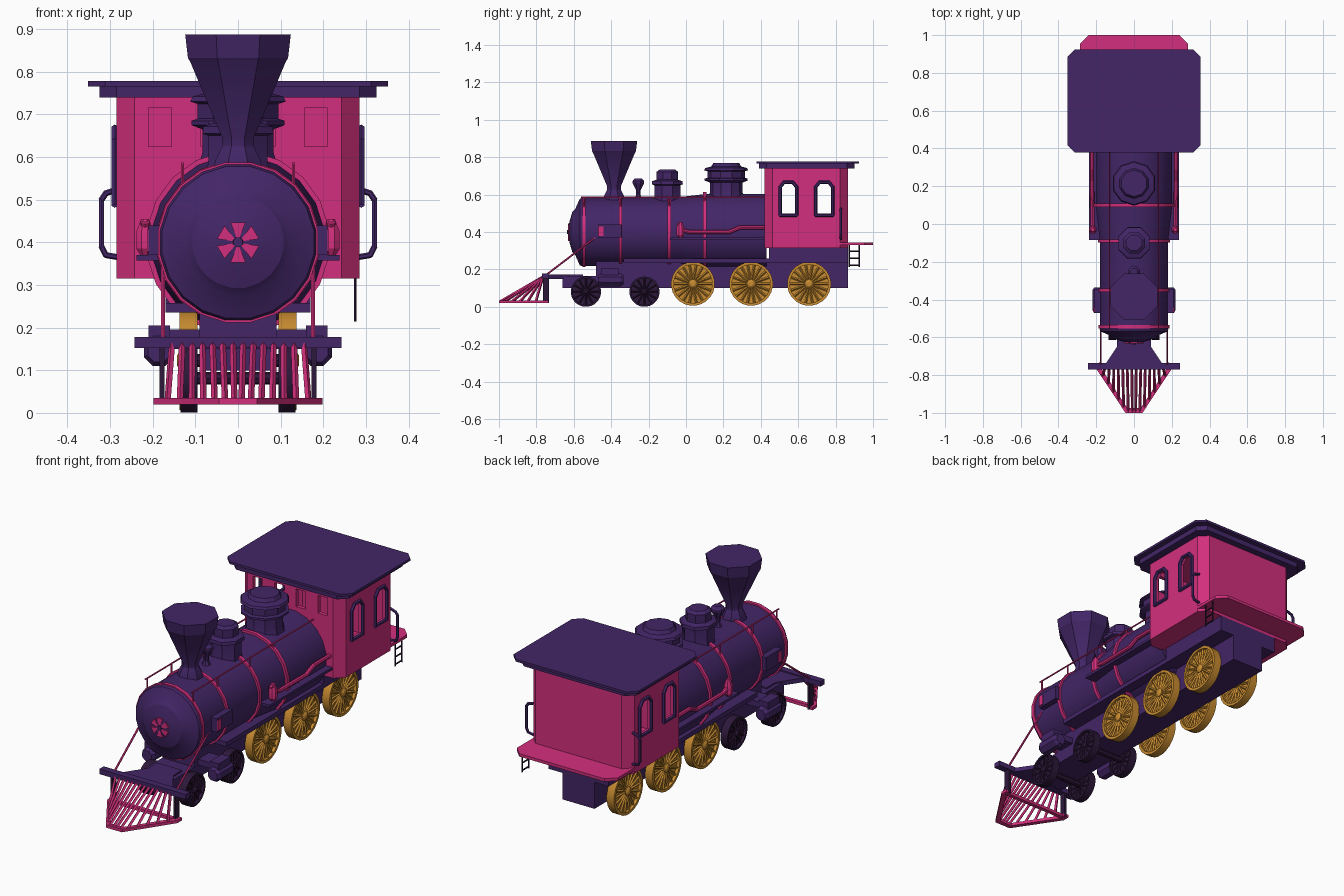
import bpy, bmesh, math
from mathutils import Vector, Matrix

if "Cube" in bpy.data.objects:
    bpy.data.objects.remove(bpy.data.objects["Cube"])

def material(name, col):
    m = bpy.data.materials.new(name)
    m.diffuse_color = (*col, 1)
    m.use_nodes = True
    m.node_tree.nodes["Principled BSDF"].inputs["Base Color"].default_value = m.diffuse_color
    return m

PURPLE = material("deep purple", (0.056, 0.019, 0.135))
PLUM = material("dark plum", (0.026, 0.009, 0.042))
PINK = material("magenta", (0.65, 0.028, 0.205))
AMBER = material("amber", (0.58, 0.26, 0.03))

def finish(name, bm, mat, mirror=False):
    bmesh.ops.recalc_face_normals(bm, faces=bm.faces)
    me = bpy.data.meshes.new(name)
    bm.to_mesh(me)
    bm.free()
    me.materials.append(mat)
    ob = bpy.data.objects.new(name, me)
    bpy.context.collection.objects.link(ob)
    if mirror:
        ob.modifiers.new("mirror", 'MIRROR').use_axis = (True, False, False)
    return ob

def add_lathe(bm, profile, n, loc, axis):
    """Revolve (radius, height) points round an axis, half-step phase."""
    rings = []
    for r, h in profile:
        ring = []
        for i in range(n):
            a = 2 * math.pi * (i + 0.5) / n
            c, s = r * math.cos(a), r * math.sin(a)
            p = {'X': (h, c, s), 'Y': (c, h, s), 'Z': (c, s, h)}[axis]
            ring.append(bm.verts.new(Vector(p) + Vector(loc)))
        rings.append(ring)
    for a, b in zip(rings, rings[1:]):
        for i in range(n):
            bm.faces.new((a[i], a[(i + 1) % n], b[(i + 1) % n], b[i]))
    bm.faces.new(rings[0])
    bm.faces.new(rings[-1])

def lathe(name, profile, n, mat, loc, axis='Z', mirror=False):
    bm = bmesh.new()
    add_lathe(bm, profile, n, loc, axis)
    return finish(name, bm, mat, mirror)

def add_box(bm, x0, x1, y0, y1, z0, z1):
    m = Matrix.Translation(((x0 + x1) / 2, (y0 + y1) / 2, (z0 + z1) / 2))
    bmesh.ops.create_cube(bm, size=1, matrix=m @ Matrix.Diagonal((x1 - x0, y1 - y0, z1 - z0, 1)))

def box(name, mat, *dims, mirror=False):
    bm = bmesh.new()
    add_box(bm, *dims)
    return finish(name, bm, mat, mirror)

def add_rod(bm, a, b, r, n=6):
    a, b = Vector(a), Vector(b)
    d = b - a
    m = Matrix.Translation((a + b) / 2) @ d.to_track_quat('Z', 'Y').to_matrix().to_4x4()
    bmesh.ops.create_cone(bm, cap_ends=True, segments=n, radius1=r, radius2=r, depth=d.length + r * 0.6, matrix=m)

def rods(name, mat, paths, r, mirror=False, n=6):
    bm = bmesh.new()
    for path in paths:
        for a, b in zip(path, path[1:]):
            add_rod(bm, a, b, r, n)
    return finish(name, bm, mat, mirror)

def prism(name, mat, outline, lo, hi, axis='Z', mirror=False):
    bm = bmesh.new()
    put = (lambda p, h: (p[0], p[1], h)) if axis == 'Z' else (lambda p, h: (h, p[0], p[1]))
    a = [bm.verts.new(put(p, lo)) for p in outline]
    b = [bm.verts.new(put(p, hi)) for p in outline]
    bm.faces.new(a)
    bm.faces.new(b)
    for i in range(len(a)):
        j = (i + 1) % len(a)
        bm.faces.new((a[i], a[j], b[j], b[i]))
    return finish(name, bm, mat, mirror)

def cut_rect(x0, x1, y0, y1, c):
    return [(x0 + c, y0), (x1 - c, y0), (x1, y0 + c), (x1, y1 - c),
            (x1 - c, y1), (x0 + c, y1), (x0, y1 - c), (x0, y0 + c)]

# boiler, firebox and bands
CZ = 0.4
lathe("boiler", [(0.183, -0.56), (0.183, -0.09), (0.205, 0.1), (0.205, 0.43)], 20, PURPLE, (0, 0, CZ), 'Y')
for i, (y, r) in enumerate([(-0.545, 0.19), (-0.35, 0.192), (-0.09, 0.193), (0.1, 0.216)]):
    lathe(f"boiler_band_{i + 1}", [(r, y - 0.009), (r, y + 0.009)], 20, PINK, (0, 0, CZ), 'Y')
lathe("smokebox_door", [(0.185, -0.555), (0.18, -0.568), (0.125, -0.592), (0.108, -0.608), (0.06, -0.622), (0.02, -0.63)],
      20, PURPLE, (0, 0, CZ), 'Y')
bm = bmesh.new()
for k in range(6):
    a = math.pi * (k + 0.5) / 3
    pts = [(0.012, a - 0.3), (0.05, a - 0.36), (0.05, a + 0.36), (0.012, a + 0.3)]
    f = bm.faces.new([bm.verts.new((r * math.cos(t), -0.624, CZ + r * math.sin(t))) for r, t in pts])
    ext = bmesh.ops.extrude_face_region(bm, geom=[f])
    bmesh.ops.translate(bm, vec=(0, -0.008, 0), verts=[v for v in ext["geom"] if isinstance(v, bmesh.types.BMVert)])
finish("door_star", bm, PINK)
lathe("door_knob", [(0.013, -0.62), (0.012, -0.637)], 8, PURPLE, (0, 0, CZ), 'Y')

# chimney, bell and domes
lathe("chimney", [(0.062, 0.565), (0.058, 0.592), (0.04, 0.625), (0.04, 0.645), (0.122, 0.825), (0.127, 0.832), (0.134, 0.887)],
      8, PURPLE, (0, -0.385, 0))
lathe("bell", [(0.026, 0.57), (0.012, 0.6), (0.014, 0.625), (0.025, 0.645), (0.034, 0.662), (0.034, 0.672), (0.02, 0.687)],
      8, PURPLE, (0, -0.255, 0))
lathe("front_dome", [(0.085, 0.54), (0.075, 0.59), (0.075, 0.65), (0.09, 0.655), (0.088, 0.672), (0.062, 0.68), (0.062, 0.722), (0.045, 0.734)],
      8, PURPLE, (0, -0.1, 0))
lathe("rear_dome", [(0.1, 0.57), (0.088, 0.61), (0.088, 0.665), (0.115, 0.675), (0.115, 0.685), (0.1, 0.69), (0.1, 0.725),
                    (0.118, 0.73), (0.112, 0.742), (0.08, 0.75), (0.07, 0.768)], 10, PURPLE, (0, 0.215, 0))

# boiler handrails, pipes and fittings
rail = [[(0.13, -0.56, 0.585), (0.13, 0.43, 0.585)]]
rail += [[(0.13, y, 0.51), (0.13, y, 0.585)] for y in (-0.545, -0.35, -0.09, 0.1)]
rods("boiler_handrail", PINK, rail, 0.004, True)
rods("side_pipe", PINK, [[(0.218, -0.04, 0.445), (0.218, -0.02, 0.41), (0.22, 0.02, 0.4), (0.222, 0.23, 0.4),
                          (0.222, 0.29, 0.425), (0.222, 0.43, 0.425)]], 0.011, True, 8)
lathe("pipe_valve", [(0.012, 0.37), (0.022, 0.385), (0.022, 0.425), (0.01, 0.455)], 8, PINK, (0.218, -0.03, 0), mirror=True)
box("running_board", PURPLE, 0.16, 0.238, -0.085, 0.43, 0.357, 0.37, mirror=True)
box("smokebox_side_box", PURPLE, 0.14, 0.21, -0.47, -0.345, 0.37, 0.44, mirror=True)
box("side_box_plate", PINK, 0.2, 0.214, -0.468, -0.44, 0.378, 0.43, mirror=True)
rods("front_brace", PINK, [[(0.176, -0.755, 0.165), (0.176, -0.48, 0.375)]], 0.005, True)

# chassis
box("main_frame", PURPLE, -0.09, 0.09, -0.66, 0.865, 0.1, 0.165)
box("upper_frame", PURPLE, -0.09, 0.09, -0.34, 0.865, 0.16, 0.24)
box("frame_plate", PURPLE, -0.17, 0.17, -0.335, 0.45, 0.235, 0.258)
box("rear_frame", PURPLE, -0.17, 0.17, 0.445, 0.865, 0.235, 0.32)
box("smokebox_saddle", PURPLE, -0.09, 0.09, -0.48, -0.33, 0.16, 0.27)
lathe("steam_cylinder", [(0.028, -0.47), (0.038, -0.455), (0.038, -0.35), (0.028, -0.335)], 8, PURPLE, (0.185, 0, 0.145), 'Y', True)
box("cylinder_chest", PURPLE, 0.16, 0.21, -0.455, -0.36, 0.16, 0.205, mirror=True)
box("cylinder_mount", PURPLE, 0.08, 0.17, -0.45, -0.36, 0.165, 0.195, mirror=True)

# wheels: rim ring, thin web, hub and spokes
def wheel(name, mat, y, r, z, x0, x1, spokes):
    bm = bmesh.new()
    n, xm = 24, (x0 + x1) / 2
    k = r * 0.88
    add_lathe(bm, [(k, xm - 0.006), (k, x0), (r, x0), (r, x1), (k, x1), (k, xm + 0.006)], n, (0, y, z), 'X')
    add_lathe(bm, [(r * 0.2, x0), (r * 0.2, x1 - 0.002), (r * 0.1, x1 + 0.006)], 10, (0, y, z), 'X')
    for i in range(spokes):
        a = 2 * math.pi * i / spokes
        c, s = math.cos(a), math.sin(a)
        for x in (x0 + 0.01, x1 - 0.01):
            add_rod(bm, (x, y + c * r * 0.15, z + s * r * 0.15), (x, y + c * r * 0.9, z + s * r * 0.9), r * 0.055, 4)
    finish(name, bm, mat, True)
    rods(name + "_axle", PLUM, [[(-x0, y, z), (x0, y, z)]], 0.015, n=8)

for i, y in enumerate((0.037, 0.348, 0.658)):
    wheel(f"driving_wheel_{i + 1}", AMBER, y, 0.117, 0.123, 0.095, 0.137, 18)
for i, y in enumerate((-0.535, -0.222)):
    wheel(f"leading_wheel_{i + 1}", PLUM, y, 0.081, 0.081, 0.095, 0.135, 12)

# front beam and cow catcher
box("front_beam", PURPLE, -0.243, 0.243, -0.77, -0.735, 0.152, 0.178)
prism("front_deck", PURPLE, [(-0.15, -0.74), (0.15, -0.74), (0.07, -0.62), (0.07, -0.55), (-0.07, -0.55), (-0.07, -0.62)], 0.15, 0.172)
box("catcher_post", PLUM, 0.172, 0.184, -0.765, -0.732, 0.02, 0.155, mirror=True)
prism("catcher_base", PINK, [(0, -1.0), (0.045, -1.0), (0.198, -0.77), (0.198, -0.735), (0.17, -0.735), (0.17, -0.77),
                             (0.035, -0.975), (0, -0.975)], 0.02, 0.035, mirror=True)
box("catcher_rear_bar", PINK, -0.18, 0.18, -0.765, -0.745, 0.02, 0.035)
bars = []
for i in range(14):
    t = (i - 6.5) / 6.5
    x = math.copysign(0.165 * abs(t) ** 1.15, t)
    y = -0.99 + max(0, abs(x) - 0.04) / 0.153 * 0.23
    bars.append([(x, y, 0.03), (0.155 * t, -0.765, 0.16)])
rods("catcher_bars", PINK, bars, 0.0075, n=4)

# cab shell, hollowed and cut for windows
cab = prism("cab", PINK, cut_rect(-0.285, 0.285, 0.42, 0.865, 0.042), 0.315, 0.75)
cutters = [prism("cab_hollow", PINK, cut_rect(-0.265, 0.265, 0.44, 0.845, 0.036), 0.345, 0.74)]
side_windows = [(0.503, 0.592), (0.693, 0.785)]
def window_outline(y0, y1):
    return [(y0, 0.49), (y1, 0.49), (y1, 0.64), (y1 - 0.022, 0.667), (y0 + 0.022, 0.667), (y0, 0.64)]
for y0, y1 in side_windows:
    cutters.append(prism("window_cut", PINK, window_outline(y0, y1), -0.4, 0.4, 'X'))
for x in (-0.183, -0.06, 0.06, 0.183):
    cutters.append(box("front_window_cut", PINK, x - 0.027, x + 0.027, 0.38, 0.46, 0.625, 0.715))
for c in cutters:
    mod = cab.modifiers.new("cut", 'BOOLEAN')
    mod.operation, mod.solver, mod.object = 'DIFFERENCE', 'EXACT', c
    bpy.context.view_layer.objects.active = cab
    bpy.ops.object.modifier_apply(modifier=mod.name)
    bpy.data.objects.remove(c)
for i, (y0, y1) in enumerate(side_windows):
    loop = [(0.289, y, z) for y, z in window_outline(y0, y1)]
    rods(f"window_frame_{i + 1}", PURPLE, [loop + loop[:1]], 0.009, True)

# roof, rear deck, grab handles and ladder
prism("roof_moulding", PURPLE, cut_rect(-0.325, 0.325, 0.39, 0.9, 0.04), 0.74, 0.768)
prism("roof", PURPLE, cut_rect(-0.352, 0.352, 0.378, 0.925, 0.04), 0.766, 0.778)
prism("rear_deck", PINK, cut_rect(-0.285, 0.285, 0.46, 1.0, 0.045), 0.33, 0.345)
rods("grab_handle", PURPLE, [[(0.28, 0.828, 0.365), (0.31, 0.828, 0.37), (0.32, 0.828, 0.39), (0.32, 0.828, 0.5),
                              (0.31, 0.828, 0.515), (0.28, 0.828, 0.525)]], 0.007, True)
ladder = [[(0.275, y, 0.215), (0.275, y, 0.335)] for y in (0.873, 0.927)]
ladder += [[(0.275, 0.873, z), (0.275, 0.927, z)] for z in (0.222, 0.26, 0.298)]
rods("ladder", PLUM, ladder, 0.004)

# smooth the round parts, keep edges sharp
bpy.ops.object.select_all(action='SELECT')
bpy.ops.object.shade_smooth_by_angle(angle=math.radians(25))
